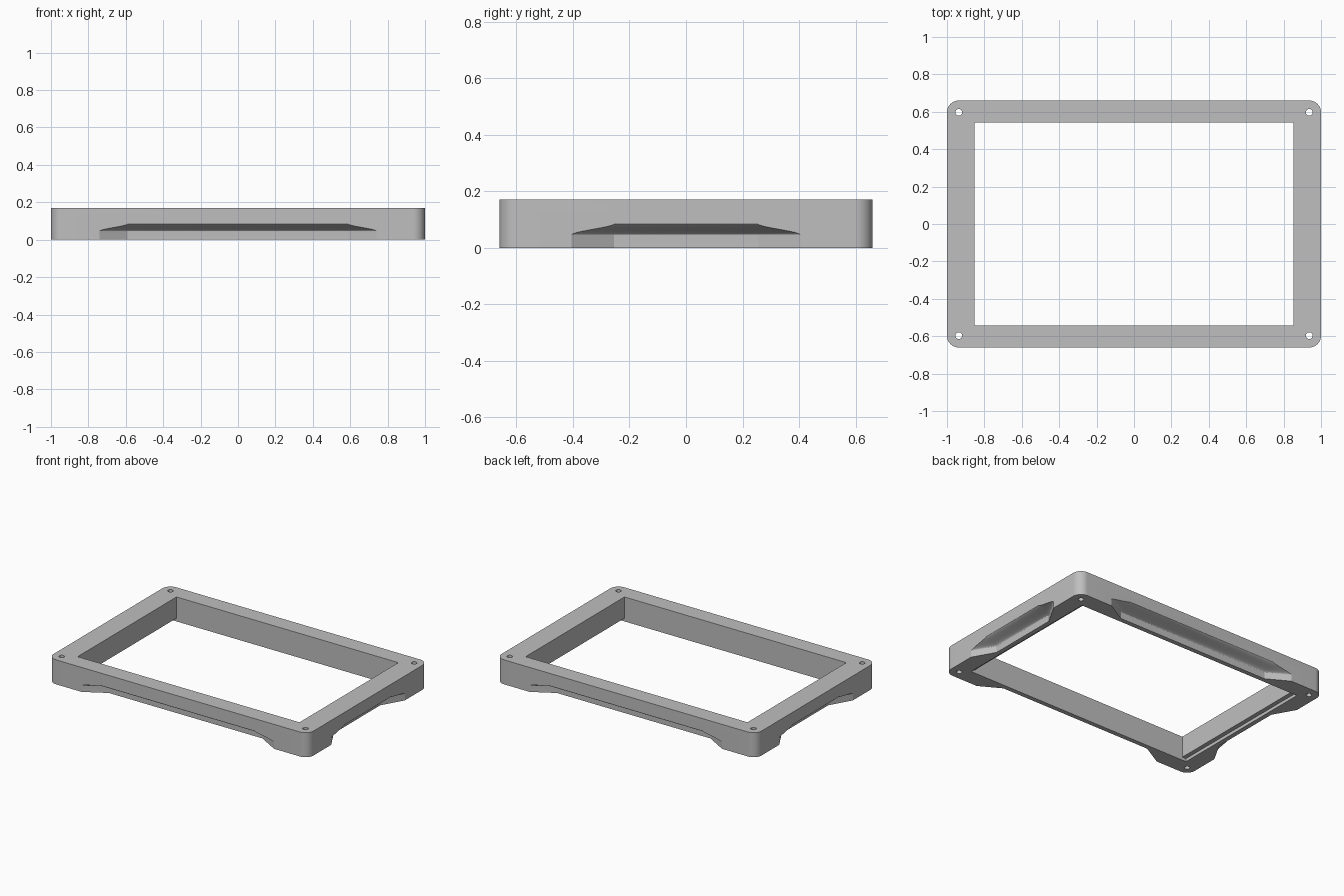
import bpy, bmesh, math
from mathutils import Matrix

old = bpy.data.objects.get("Cube")
if old:
    bpy.data.objects.remove(old, do_unlink=True)

HX, HY, H = 1.0, 0.66, 0.17          # half sizes and height
OPEN_X, OPEN_Y = 0.853, 0.543        # opening half sizes
CORNER = 0.063                       # corner radius, concentric with holes
DEPTH, RUN = 0.085, 0.15             # scoop depth and length of its sloped ends
Z_LOW, Z_HIGH = 0.045, 0.086         # curved roof of the scoop

grey = bpy.data.materials.new("plain_grey")
grey.use_nodes = True
colour = (0.52, 0.52, 0.52, 1)
grey.diffuse_color = colour
grey.node_tree.nodes["Principled BSDF"].inputs["Base Color"].default_value = colour


def add_object(name, bm):
    bmesh.ops.recalc_face_normals(bm, faces=bm.faces)
    mesh = bpy.data.meshes.new(name)
    bm.to_mesh(mesh)
    bm.free()
    mesh.materials.append(grey)
    obj = bpy.data.objects.new(name, mesh)
    bpy.context.collection.objects.link(obj)
    return obj


def box(hx, hy, z0, z1):
    bm = bmesh.new()
    size = Matrix.Diagonal((2 * hx, 2 * hy, z1 - z0, 1))
    bmesh.ops.create_cube(bm, size=1, matrix=Matrix.Translation((0, 0, (z0 + z1) / 2)) @ size)
    return bm


def cut(target, cutter):
    cutter.hide_render = True
    mod = target.modifiers.new("cut", 'BOOLEAN')
    mod.operation, mod.solver, mod.object = 'DIFFERENCE', 'EXACT', cutter
    bpy.ops.object.select_all(action='DESELECT')
    target.select_set(True)
    bpy.context.view_layer.objects.active = target
    bpy.ops.object.modifier_apply(modifier=mod.name)
    bpy.data.objects.remove(cutter, do_unlink=True)


def scoop(half_length, wall, angle):
    """Trapezoid plan that slides outward along an S curve as it rises."""
    steps = 18
    levels = [(-0.05, 0)]
    for i in range(steps + 1):
        t = (1 - math.cos(math.pi * i / steps)) / 2
        levels.append((Z_LOW + (Z_HIGH - Z_LOW) * t, (DEPTH + 0.001) * t * t * (3 - 2 * t)))
    outside = 0.12
    wide = half_length + RUN / DEPTH * outside
    narrow = half_length - RUN
    bm = bmesh.new()
    rings = []
    for z, slide in levels:
        near, far = -wall + DEPTH - slide, -wall - outside - slide
        plan = [(-wide, far), (wide, far), (narrow, near), (-narrow, near)]
        rings.append([bm.verts.new((x, y, z)) for x, y in plan])
    for a, b in zip(rings, rings[1:]):
        for k in range(4):
            n = (k + 1) % 4
            bm.faces.new((a[k], a[n], b[n], b[k]))
    bm.faces.new(rings[0])
    bm.faces.new(rings[-1])
    bmesh.ops.rotate(bm, verts=bm.verts, matrix=Matrix.Rotation(angle, 3, 'Z'))
    return add_object("scoop_cutter", bm)


# Solid block with rounded vertical corners
bm = box(HX, HY, 0, H)
upright = [e for e in bm.edges if abs(e.verts[0].co.z - e.verts[1].co.z) > H / 2]
bmesh.ops.bevel(bm, geom=upright, offset=CORNER, segments=14, profile=0.5, affect='EDGES')
frame = add_object("frame", bm)

# Finger scoops under all four sides
for i in range(4):
    half, wall = ((0.74, HY), (0.405, HX))[i % 2]
    cut(frame, scoop(half, wall, i * math.pi / 2))

# Opening, and the shallow step under its short sides
cut(frame, add_object("opening_cutter", box(OPEN_X, OPEN_Y, -0.1, H + 0.1)))
cut(frame, add_object("step_cutter", box(OPEN_X + 0.03, OPEN_Y, -0.1, 0.022)))

# Screw holes in the corners
for sx in (-1, 1):
    for sy in (-1, 1):
        bm = bmesh.new()
        place = Matrix.Translation((sx * (HX - CORNER), sy * (HY - CORNER), H / 2))
        bmesh.ops.create_cone(bm, cap_ends=True, segments=32, radius1=0.018,
                              radius2=0.018, depth=2 * H, matrix=place)
        cut(frame, add_object("hole_cutter", bm))

bpy.ops.object.shade_smooth_by_angle(angle=math.radians(25))
